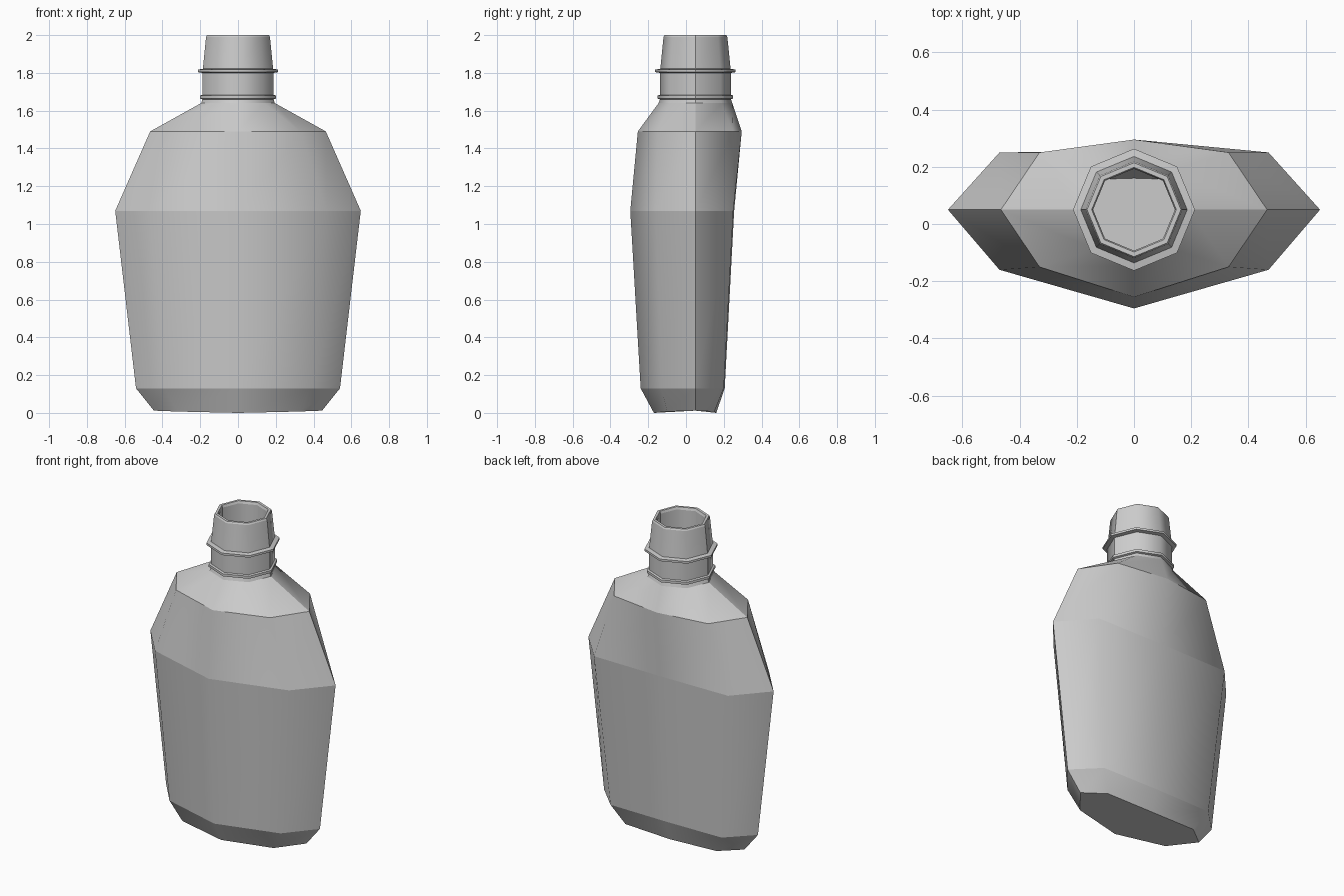
import bpy, bmesh, math

if "Cube" in bpy.data.objects:
    bpy.data.objects.remove(bpy.data.objects["Cube"])

CY = 0.05  # y of the neck axis and of the side ridges


def loft(name, rings, cap_start=False):
    """Skin 8-sided rings; ring edges and the two side ridges stay sharp."""
    bm = bmesh.new()
    loops = [[bm.verts.new(p) for p in ring] for ring in rings]
    for a, b in zip(loops, loops[1:]):
        for i in range(8):
            j = (i + 1) % 8
            bm.faces.new((a[i], a[j], b[j], b[i]))
    if cap_start:
        bm.faces.new(loops[0][::-1])
    for f in bm.faces:
        f.smooth = True
    for loop in loops:
        for i in range(8):
            e = bm.edges.get((loop[i], loop[(i + 1) % 8]))
            e.smooth = False
    for a, b in zip(loops, loops[1:]):
        for i in (0, 4):
            bm.edges.get((a[i], b[i])).smooth = False
    me = bpy.data.meshes.new(name)
    bm.to_mesh(me)
    bm.free()
    ob = bpy.data.objects.new(name, me)
    bpy.context.collection.objects.link(ob)
    return ob


def octagon(r, z):
    return [(r * math.cos(k * math.pi / 4), CY + r * math.sin(k * math.pi / 4), z)
            for k in range(8)]


def body_ring(z, side, corner, back_c, back_m, front_c, front_m, lift=0.0):
    lc = lift * 0.6
    return [(side, CY, z + lift), (corner, back_c, z + lc), (0, back_m, z),
            (-corner, back_c, z + lc), (-side, CY, z + lift),
            (-corner, front_c, z + lc), (0, front_m, z), (corner, front_c, z + lc)]


# Flattened flask body: base, chamfer, widest line, shoulder, neck root
body = [
    body_ring(0.00, 0.445, 0.32, 0.15, 0.16, -0.10, -0.17, 0.012),
    body_ring(0.13, 0.54, 0.39, 0.20, 0.205, -0.13, -0.24),
    body_ring(1.07, 0.65, 0.47, 0.25, 0.255, -0.16, -0.295),
    body_ring(1.49, 0.465, 0.33, 0.25, 0.295, -0.15, -0.255),
    octagon(0.195, 1.64),
]
loft("bottle_body", body, cap_start=True)

# Neck with two collars, tapered mouth, rolled lip and inner wall
neck = [(0.195, 1.64), (0.188, 1.66), (0.20, 1.664), (0.20, 1.68), (0.188, 1.684),
        (0.188, 1.80), (0.213, 1.804), (0.213, 1.817), (0.186, 1.822),
        (0.169, 1.99), (0.164, 2.0), (0.148, 2.0), (0.143, 1.985), (0.143, 1.64)]
loft("bottle_neck", [octagon(r, z) for r, z in neck])
